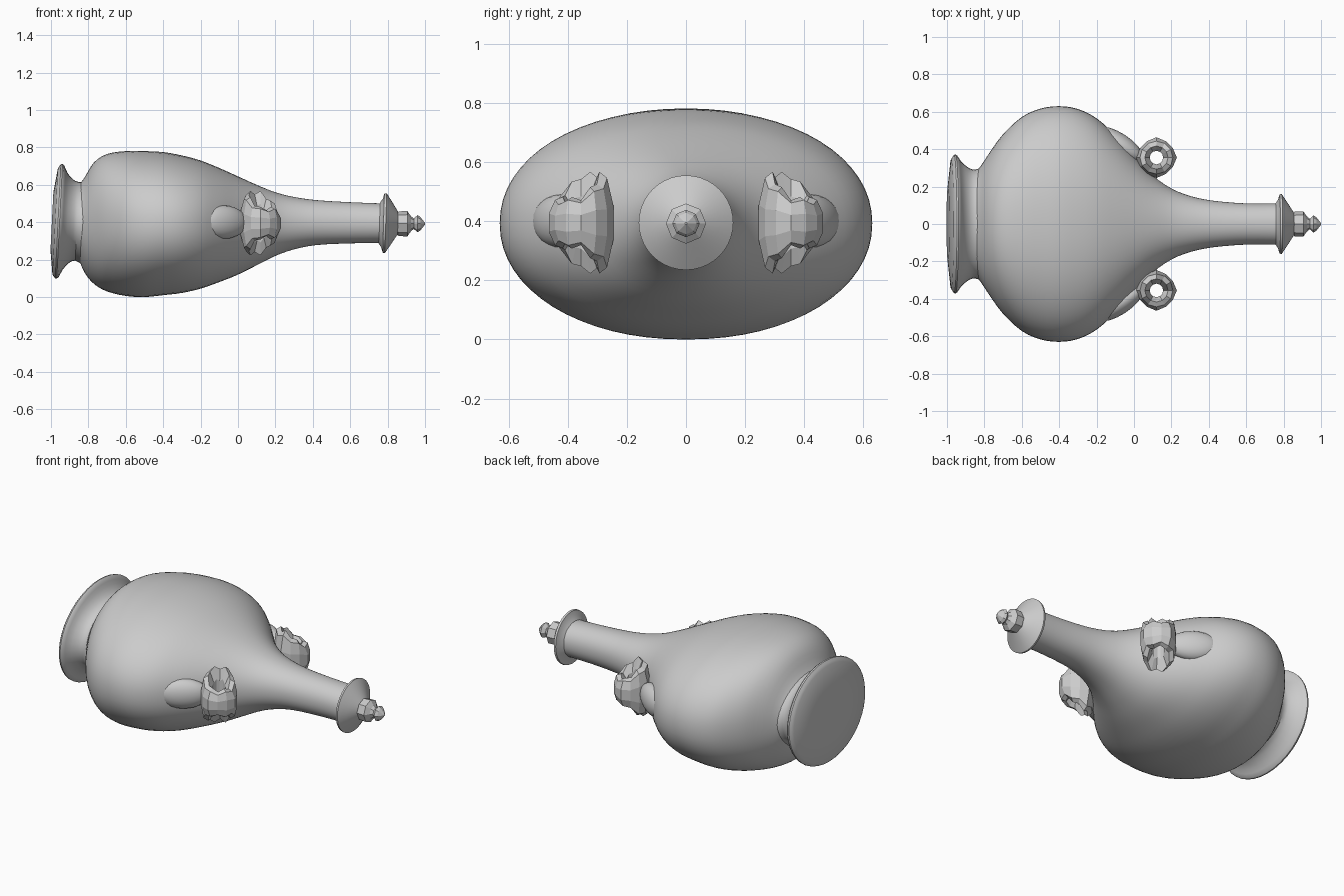
import bpy, bmesh, math
from mathutils import Matrix, Vector

old = bpy.data.objects.get("Cube")
if old:
    bpy.data.objects.remove(old, do_unlink=True)

grey = bpy.data.materials.new("plain grey")
grey.diffuse_color = (0.6, 0.6, 0.6, 1)
grey.use_nodes = True
grey.node_tree.nodes["Principled BSDF"].inputs["Base Color"].default_value = (0.6, 0.6, 0.6, 1)


def finish(bm, name, angle=None):
    bmesh.ops.recalc_face_normals(bm, faces=bm.faces[:])
    me = bpy.data.meshes.new(name)
    bm.to_mesh(me)
    bm.free()
    me.materials.append(grey)
    ob = bpy.data.objects.new(name, me)
    bpy.context.collection.objects.link(ob)
    if angle:
        bpy.ops.object.select_all(action='DESELECT')
        ob.select_set(True)
        bpy.context.view_layer.objects.active = ob
        bpy.ops.object.shade_smooth_by_angle(angle=math.radians(angle))
    return ob


def refine(rows, steps):
    """Catmull-Rom interpolation between stations."""
    out = []
    for i in range(len(rows) - 1):
        a, b, c, d = (rows[min(max(j, 0), len(rows) - 1)] for j in range(i - 1, i + 3))
        for s in range(steps):
            t = s / steps
            out.append([0.5 * (2 * q + (r - p) * t + (2 * p - 5 * q + 4 * r - u) * t * t
                               + (3 * q - p - 3 * r + u) * t ** 3)
                        for p, q, r, u in zip(a, b, c, d)])
    return out + [rows[-1]]


def loft(name, rows, segs, tilt=0.0, power=2.0, angle=35):
    """Rows are (x, lowest z, highest z, half width in y)."""
    bm = bmesh.new()
    rings = []
    for x, lo, hi, ry in rows:
        ring = []
        for k in range(segs):
            a = 2 * math.pi * k / segs
            c, s = math.cos(a), math.sin(a)
            y = ry * math.copysign(abs(c) ** (2 / power), c)
            dz = (hi - lo) / 2 * math.copysign(abs(s) ** (2 / power), s)
            ring.append(bm.verts.new((x + tilt * dz, y, (lo + hi) / 2 + dz)))
        rings.append(ring)
    for r0, r1 in zip(rings, rings[1:]):
        for k in range(segs):
            n = (k + 1) % segs
            bm.faces.new((r0[k], r0[n], r1[n], r1[k]))
    bm.faces.new(rings[0])
    bm.faces.new(rings[-1])
    return finish(bm, name, angle)


# flattened body running into a round neck
body = [(-0.85, 0.20, 0.60, 0.27), (-0.82, 0.13, 0.64, 0.31), (-0.77, 0.07, 0.72, 0.385),
        (-0.70, 0.03, 0.765, 0.48), (-0.60, 0.006, 0.78, 0.572), (-0.50, 0.0, 0.78, 0.617),
        (-0.40, 0.01, 0.775, 0.63), (-0.30, 0.022, 0.757, 0.615), (-0.20, 0.045, 0.73, 0.565),
        (-0.10, 0.08, 0.69, 0.475), (0.0, 0.12, 0.645, 0.365), (0.10, 0.17, 0.60, 0.26),
        (0.20, 0.22, 0.56, 0.19), (0.30, 0.255, 0.535, 0.15), (0.42, 0.278, 0.518, 0.125),
        (0.60, 0.287, 0.507, 0.11), (0.78, 0.29, 0.50, 0.11)]
loft("bottle_body", refine(body, 3), 64, power=2.12)

# flared, slightly tilted foot with a closed base
foot = [(-0.978, 0.12, 0.685, 0.345), (-0.962, 0.10, 0.71, 0.37), (-0.945, 0.105, 0.705, 0.365),
        (-0.925, 0.145, 0.665, 0.335), (-0.895, 0.18, 0.63, 0.308), (-0.86, 0.195, 0.615, 0.29),
        (-0.82, 0.17, 0.62, 0.30)]
base = [(-0.995, 0.25, 0.56, 0.20)]
loft("foot", base + refine(foot, 2), 40, tilt=0.05)


def turned(name, profile, segs, zc, tilt=0.0, angle=None):
    return loft(name, [(x, zc - r, zc + r, r) for x, r in profile], segs, tilt, 2.0, angle)


# mouth flange and faceted stopper
turned("mouth_flange", [(0.755, 0.108), (0.77, 0.13), (0.778, 0.158), (0.79, 0.16),
                        (0.82, 0.115), (0.855, 0.06)], 40, 0.395, 0.03, 30)
turned("stopper_knob", [(0.83, 0.045), (0.86, 0.066), (0.905, 0.068), (0.925, 0.04),
                        (0.94, 0.028), (0.96, 0.046), (0.975, 0.036), (1.0, 0.004)], 8, 0.392)

# shoulder handles: faceted scroll rings that are taller towards the neck
for side, label in ((1, "back"), (-1, "front")):
    bm = bmesh.new()
    n = 12
    rings = []
    for k in range(n):
        a = 2 * math.pi * k / n
        c, s = math.cos(a), math.sin(a)
        near = max(0.0, min(1.0, 0.5 - 0.42 * c - 0.5 * s))
        h = 0.075 + 0.085 * near + (0.012 if k % 2 else -0.006)
        ro = 0.104 + (0.005 if k % 3 == 0 else -0.003)
        sect = ((0.036, -0.6 * h), (0.062, -h), (0.088, -0.88 * h), (ro, -0.35 * h),
                (ro, 0.35 * h), (0.088, 0.88 * h), (0.062, h), (0.036, 0.6 * h))
        rings.append([bm.verts.new((0.12 + r * c, side * (0.355 + r * s), 0.395 + z))
                      for r, z in sect])
    for k in range(n):
        r0, r1 = rings[k], rings[(k + 1) % n]
        for j in range(8):
            m = (j + 1) % 8
            bm.faces.new((r0[j], r0[m], r1[m], r1[j]))
    finish(bm, label + "_handle")

    # raised root that joins the handle to the shoulder
    bm = bmesh.new()
    mat = (Matrix.Translation(Vector((-0.08, side * 0.425, 0.40)))
           @ Matrix.Rotation(-side * math.radians(33), 4, 'Z')
           @ Matrix.Diagonal((0.15, 0.06, 0.09, 1)))
    bmesh.ops.create_icosphere(bm, subdivisions=3, radius=1, matrix=mat)
    finish(bm, label + "_handle_root", 60)
